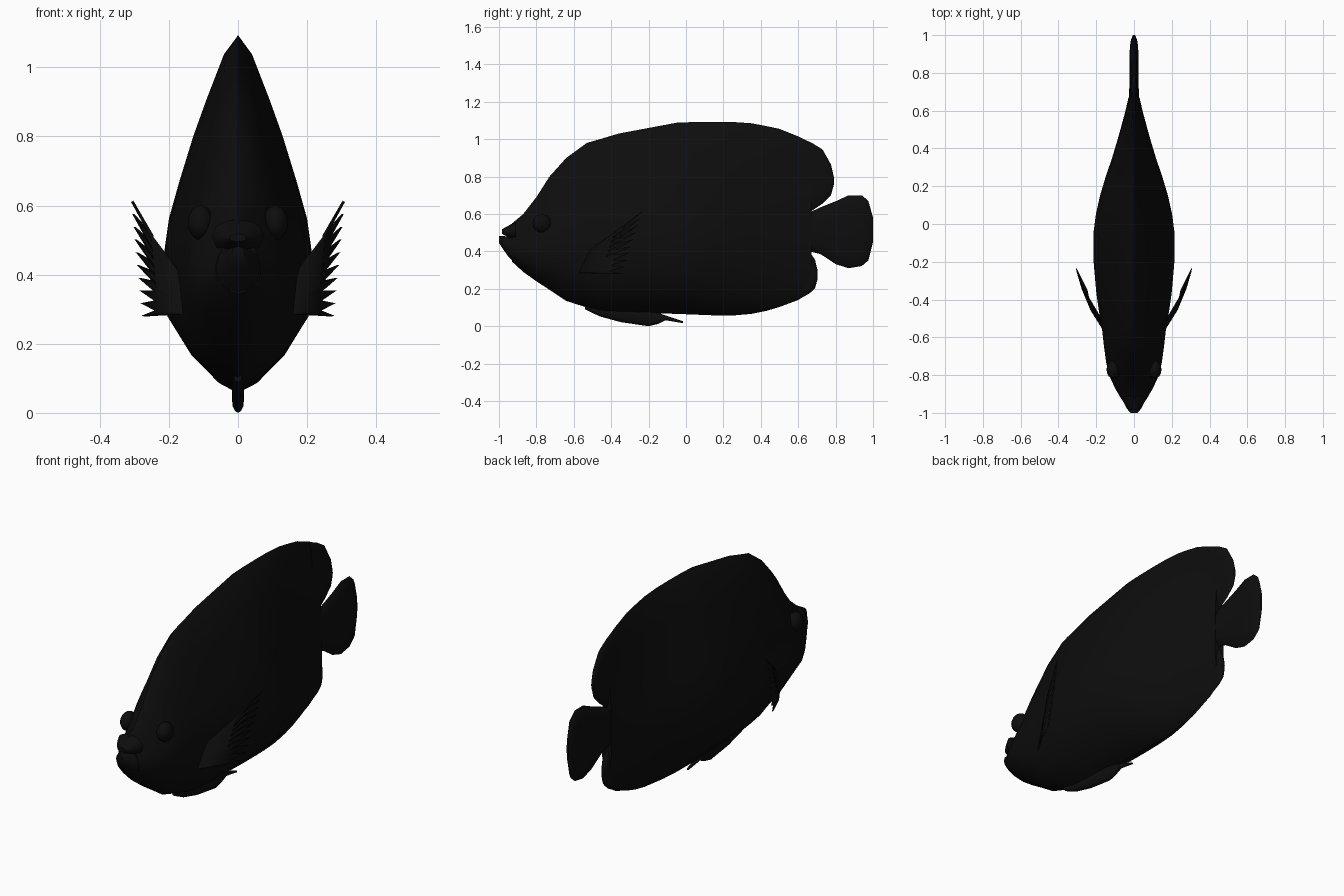
import bpy, bmesh, math
from mathutils import Vector

if "Cube" in bpy.data.objects:
    bpy.data.objects.remove(bpy.data.objects["Cube"])

black = bpy.data.materials.new("near_black")
black.diffuse_color = (0.004, 0.004, 0.004, 1)
black.use_nodes = True
black.node_tree.nodes["Principled BSDF"].inputs["Base Color"].default_value = black.diffuse_color

# cross-section shapes: (relative height, relative half width)
BODY = [(0, 0), (.025, .28), (.1, .63), (.21, .95), (.38, 1), (.485, .93),
        (.59, .79), (.72, .60), (.825, .42), (.95, .19), (1, 0)]
LENS = [(0, 0), (.06, .5), (.2, .85), (.5, 1), (.8, .85), (.94, .5), (1, 0)]


def finish(name, bm, angle=40):
    bmesh.ops.recalc_face_normals(bm, faces=bm.faces)
    me = bpy.data.meshes.new(name)
    bm.to_mesh(me)
    bm.free()
    ob = bpy.data.objects.new(name, me)
    bpy.context.collection.objects.link(ob)
    me.materials.append(black)
    bpy.ops.object.select_all(action='DESELECT')
    ob.select_set(True)
    bpy.context.view_layer.objects.active = ob
    bpy.ops.object.shade_smooth_by_angle(angle=math.radians(angle))
    return ob


def loft(name, sections, shape):
    """Skin rings along y; each section is (y, bottom, top, half width)."""
    bm = bmesh.new()
    ring_shape = shape + [(t, -f) for t, f in shape[-2:0:-1]]
    rings = [[bm.verts.new((w * f, y, lo + t * (hi - lo))) for t, f in ring_shape]
             for y, lo, hi, w in sections]
    n = len(ring_shape)
    for a, b in zip(rings, rings[1:]):
        for i in range(n):
            j = (i + 1) % n
            bm.faces.new((a[i], a[j], b[j], b[i]))
    bm.faces.new(rings[0])
    bm.faces.new(rings[-1])
    return finish(name, bm)


# main body, from behind the lips to the tail root
loft("body", [
    (-.93, .345, .55, .065), (-.87, .29, .60, .10), (-.80, .24, .69, .132),
    (-.73, .195, .80, .148), (-.64, .135, .90, .160), (-.53, .10, .98, .172),
    (-.46, .08, 1.00, .186), (-.36, .072, 1.03, .200), (-.20, .07, 1.06, .214),
    (-.05, .066, 1.088, .215), (.05, .062, 1.092, .202), (.15, .058, 1.093, .180),
    (.25, .057, 1.092, .150), (.35, .066, 1.085, .116), (.43, .082, 1.07, .092),
    (.50, .103, 1.055, .072), (.60, .14, 1.015, .045), (.67, .185, .98, .029)], BODY)

# lips with an open mouth between them
loft("upper_lip", [(-.91, .46, .56, .075), (-.95, .475, .537, .052),
                   (-.985, .495, .518, .024)], LENS)
loft("lower_lip", [(-.91, .33, .49, .075), (-.95, .372, .478, .052),
                   (-.98, .415, .483, .036), (-1.0, .445, .482, .018)], LENS)

# rear lobes of the dorsal and anal fins
loft("dorsal_lobe", [(.60, .62, 1.012, .02), (.67, .615, .982, .02), (.73, .655, .945, .017),
                     (.775, .70, .865, .013), (.79, .755, .80, .008)], LENS)
loft("anal_lobe", [(.60, .142, .42, .02), (.66, .175, .40, .02), (.69, .203, .355, .017),
                   (.703, .25, .30, .009)], LENS)

# tail fin
loft("tail_fin", [(.60, .41, .59, .036), (.67, .398, .613, .027), (.72, .385, .636, .025),
                  (.80, .332, .668, .024), (.87, .31, .70, .024), (.94, .322, .70, .022),
                  (.975, .352, .67, .016), (1.0, .45, .58, .006)], LENS)

# pelvic fin, folded under the belly
loft("pelvic_fin", [(-.54, .09, .12, .012), (-.46, .052, .11, .016), (-.35, .022, .10, .018),
                    (-.20, 0, .09, .018), (-.15, .012, .072, .015), (-.11, .032, .058, .012),
                    (-.015, .016, .026, .006)], LENS)

for side, label in ((1, "right"), (-1, "left")):
    # eye, a low bulge on the side of the head
    bm = bmesh.new()
    bmesh.ops.create_uvsphere(bm, u_segments=16, v_segments=10, radius=.05)
    for v in bm.verts:
        v.co = (side * (.108 + v.co.x * .75), -.77 + v.co.y, .55 + v.co.z)
    finish(label + "_eye", bm)

    # pectoral fin, a thin fan with ragged ray tips
    bm = bmesh.new()
    root_low, root_high = Vector((.155, -.57, .285)), Vector((.165, -.52, .40))
    tip_low, tip_high = Vector((.275, -.34, .28)), Vector((.306, -.235, .612))
    rows, rays = [], 9
    for i in range(rays * 2 + 1):
        t = i / (rays * 2)
        root, tip = root_low.lerp(root_high, t), tip_low.lerp(tip_high, t)
        reach = 1 if i % 2 == 0 else .68 - .08 * t
        mid = root.lerp(tip, .5) + Vector((.012, 0, 0))
        end = root.lerp(tip, reach)
        rows.append([bm.verts.new((side * p.x, p.y, p.z)) for p in (root, mid, end)])
    for a, b in zip(rows, rows[1:]):
        for k in range(2):
            bm.faces.new((a[k], a[k + 1], b[k + 1], b[k]))
    fin = finish(label + "_pectoral_fin", bm)
    solid = fin.modifiers.new("thickness", 'SOLIDIFY')
    solid.thickness = .008
    solid.offset = 0
